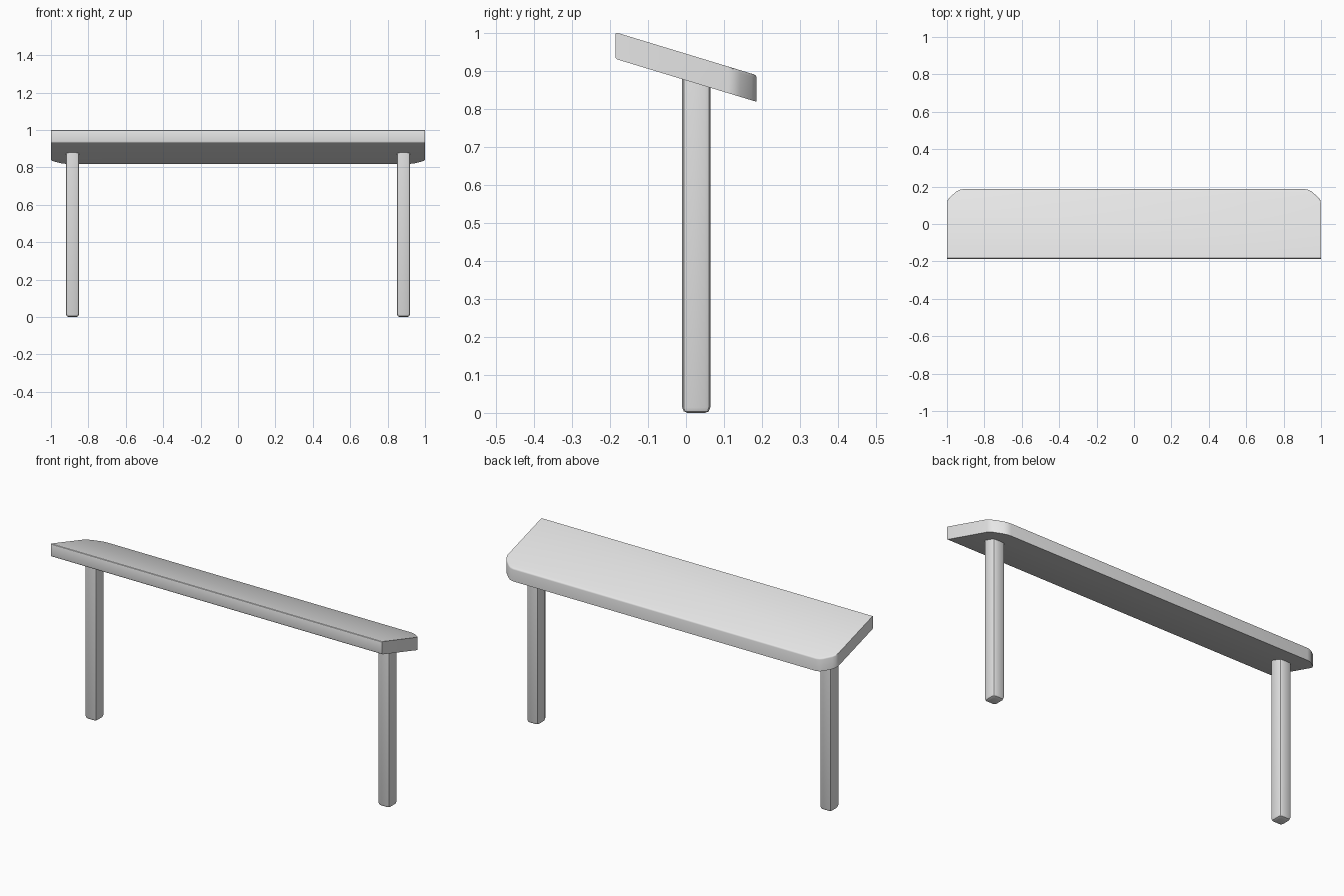
import bpy, bmesh, math

cube = bpy.data.objects.get("Cube")
if cube:
    bpy.data.objects.remove(cube)

SLOPE = -0.304          # tilt of the plank towards the back
UNDERSIDE = 0.875       # underside height at y = 0
THICK = 0.07

grey = bpy.data.materials.new("light_grey")
grey.use_nodes = True
grey.diffuse_color = (0.8, 0.8, 0.8, 1)
grey.node_tree.nodes["Principled BSDF"].inputs["Base Color"].default_value = (0.8, 0.8, 0.8, 1)


def prism(outline, z0, z1):
    bm = bmesh.new()
    base = bm.faces.new([bm.verts.new((x, y, z0)) for x, y in outline])
    top = bmesh.ops.extrude_face_region(bm, geom=[base])["geom"]
    for v in top:
        if isinstance(v, bmesh.types.BMVert):
            v.co.z = z1
    bmesh.ops.recalc_face_normals(bm, faces=bm.faces[:])
    return bm


def bevel(bm, rule, width, segments=3):
    edges = [e for e in bm.edges if rule(e, (e.verts[0].co + e.verts[1].co) / 2)]
    bmesh.ops.bevel(bm, geom=edges, offset=width, segments=segments,
                    profile=0.5, affect='EDGES', clamp_overlap=True)


def upright(e):
    return abs(e.verts[0].co.z - e.verts[1].co.z) > 0.01


def finish(bm, name):
    bmesh.ops.recalc_face_normals(bm, faces=bm.faces[:])
    mesh = bpy.data.meshes.new(name)
    bm.to_mesh(mesh)
    bm.free()
    mesh.materials.append(grey)
    obj = bpy.data.objects.new(name, mesh)
    bpy.context.collection.objects.link(obj)
    bpy.ops.object.select_all(action='DESELECT')
    obj.select_set(True)
    bpy.context.view_layer.objects.active = obj
    bpy.ops.object.shade_smooth_by_angle(angle=math.radians(35))
    return obj


# Plank: clipped back corners, rounded front and upper back edges, then tilted
half = [(1, -0.186), (1, 0.13), (0.935, 0.186)]
outline = half + [(-x, y) for x, y in reversed(half)]
plank = prism(outline, UNDERSIDE, UNDERSIDE + THICK)
bevel(plank, lambda e, c: upright(e) and c.y > 0, 0.02, 2)
bevel(plank, lambda e, c: not upright(e) and (
    c.y < -0.18 or (c.y > 0.131 and c.z > UNDERSIDE + 0.06)), 0.02)
for v in plank.verts:
    v.co.z += SLOPE * v.co.y
finish(plank, "bench_plank")

# Legs: chamfered square posts whose tops follow the tilted plank
for side, name in ((1, "left_leg"), (-1, "right_leg")):
    cx, cy, w, d = side * 0.885, 0.027, 0.035, 0.037
    square = [(cx + sx * w, cy + sy * d)
              for sx, sy in ((-1, -1), (1, -1), (1, 1), (-1, 1))]
    leg = prism(square, 0, UNDERSIDE + 0.02)
    bevel(leg, lambda e, c: upright(e), 0.014, 2)
    bevel(leg, lambda e, c: c.z < 0.001, 0.014, 2)
    for v in leg.verts:
        if v.co.z > 0.5:
            v.co.z += SLOPE * v.co.y
    finish(leg, name)
